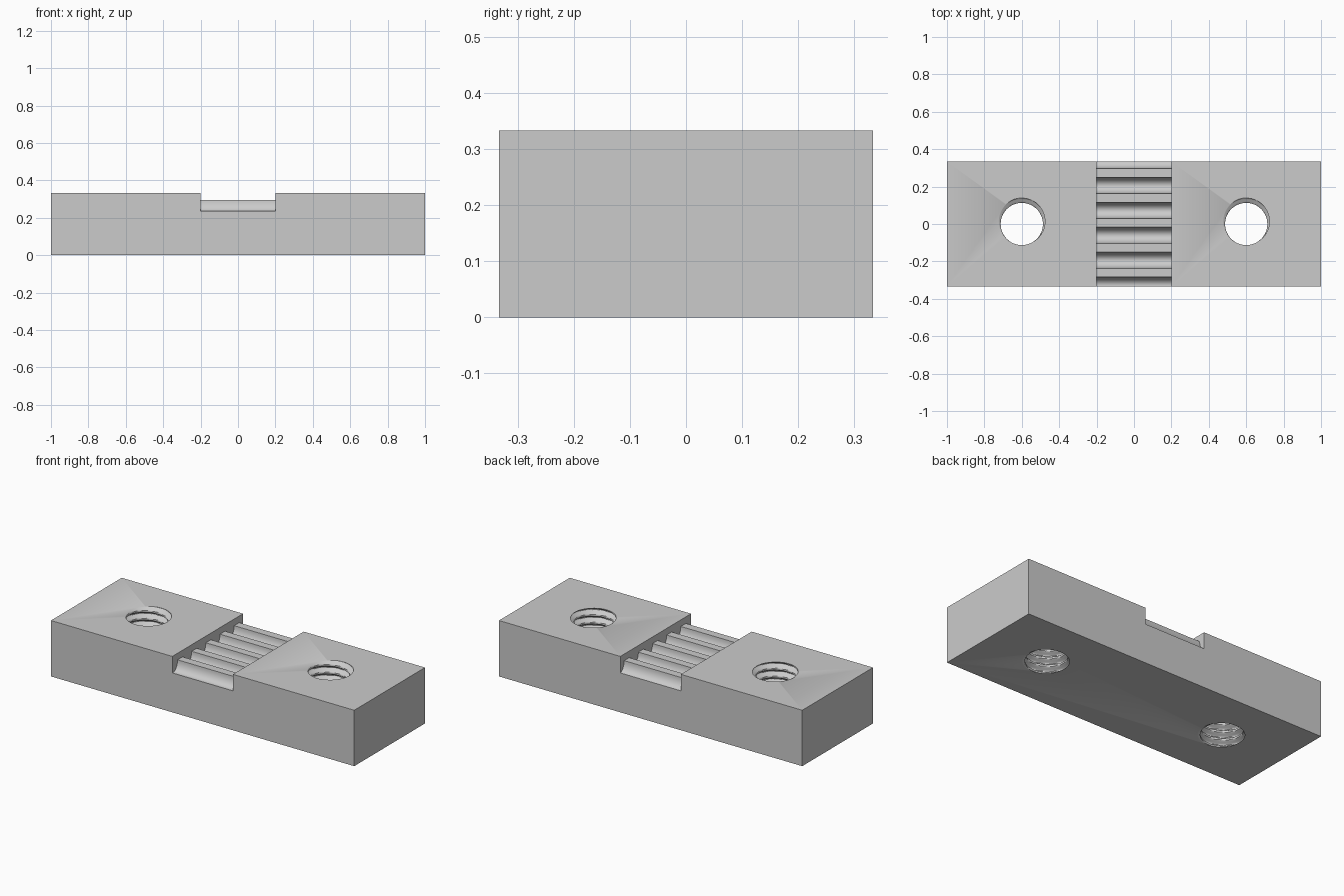
import bpy, bmesh
from math import sin, cos, pi, radians

old = bpy.data.objects.get("Cube")
if old:
    bpy.data.objects.remove(old, do_unlink=True)

grey = bpy.data.materials.new("light_grey")
colour = (0.6, 0.6, 0.6, 1)
grey.diffuse_color = colour
grey.use_nodes = True
grey.node_tree.nodes["Principled BSDF"].inputs["Base Color"].default_value = colour

WIDTH, DEPTH, HEIGHT = 2.0, 2 / 3, 1 / 3


def finish(name, bm):
    bmesh.ops.recalc_face_normals(bm, faces=bm.faces)
    mesh = bpy.data.meshes.new(name)
    bm.to_mesh(mesh)
    bm.free()
    mesh.materials.append(grey)
    obj = bpy.data.objects.new(name, mesh)
    bpy.context.collection.objects.link(obj)
    return obj


def make_block():
    bm = bmesh.new()
    bmesh.ops.create_cube(bm, size=1)
    bmesh.ops.scale(bm, vec=(WIDTH, DEPTH, HEIGHT), verts=bm.verts)
    bmesh.ops.translate(bm, vec=(0, 0, HEIGHT / 2), verts=bm.verts)
    return finish("clamp_block", bm)


def make_belt_slot():
    # Toothed belt profile: flat lands between rounded grooves, swept along x
    land, groove_depth, half_width, pitch, steps = 0.294, 0.06, 0.043, 2 / 15, 16
    profile = [(-0.45, 0.5), (-0.45, land)]
    for k in range(6):
        centre = -0.327 + k * pitch
        for i in range(steps + 1):
            a = pi * i / steps
            profile.append((centre - half_width * cos(a), land - groove_depth * sin(a)))
    profile += [(0.45, land), (0.45, 0.5)]
    bm = bmesh.new()
    face = bm.faces.new([bm.verts.new((-0.2, y, z)) for y, z in profile])
    swept = bmesh.ops.extrude_face_region(bm, geom=[face])["geom"]
    bmesh.ops.translate(bm, vec=(0.4, 0, 0),
                        verts=[g for g in swept if isinstance(g, bmesh.types.BMVert)])
    return finish("belt_slot_cutter", bm)


def make_thread(name, x):
    # Threaded hole: radius follows a trapezoid that climbs as a helix
    pitch, inner, groove, sides, per_turn = 0.7 / 15, 0.113, 0.026, 48, 12
    bm = bmesh.new()
    rings = []
    for row in range(9 * per_turn):
        z = -0.0413 + row * pitch / per_turn
        ring = []
        for s in range(sides):
            a = 2 * pi * s / sides
            turn = (z - HEIGHT) / pitch - (a - pi / 2) / (2 * pi)
            off = abs(turn - round(turn))
            r = inner + groove * min(1, max(0, (0.375 - off) / 0.3125))
            ring.append(bm.verts.new((x + r * cos(a), r * sin(a), z)))
        rings.append(ring)
    for low, high in zip(rings, rings[1:]):
        for s in range(sides):
            t = (s + 1) % sides
            bm.faces.new((low[s], low[t], high[t], high[s]))
    bm.faces.new(rings[0][::-1])
    bm.faces.new(rings[-1])
    bmesh.ops.triangulate(bm, faces=bm.faces)
    return finish(name, bm)


block = make_block()
cutters = [make_belt_slot(),
           make_thread("left_thread_cutter", 0.6),
           make_thread("right_thread_cutter", -0.6)]

# Cut the slot and both holes, then discard the cutters
bpy.ops.object.select_all(action="DESELECT")
block.select_set(True)
bpy.context.view_layer.objects.active = block
for cutter in cutters:
    cutter.hide_render = True
    mod = block.modifiers.new(cutter.name, "BOOLEAN")
    mod.operation = "DIFFERENCE"
    mod.solver = "EXACT"
    mod.object = cutter
    bpy.ops.object.modifier_apply(modifier=mod.name)
    bpy.data.objects.remove(cutter, do_unlink=True)

bpy.ops.object.shade_smooth_by_angle(angle=radians(30))
